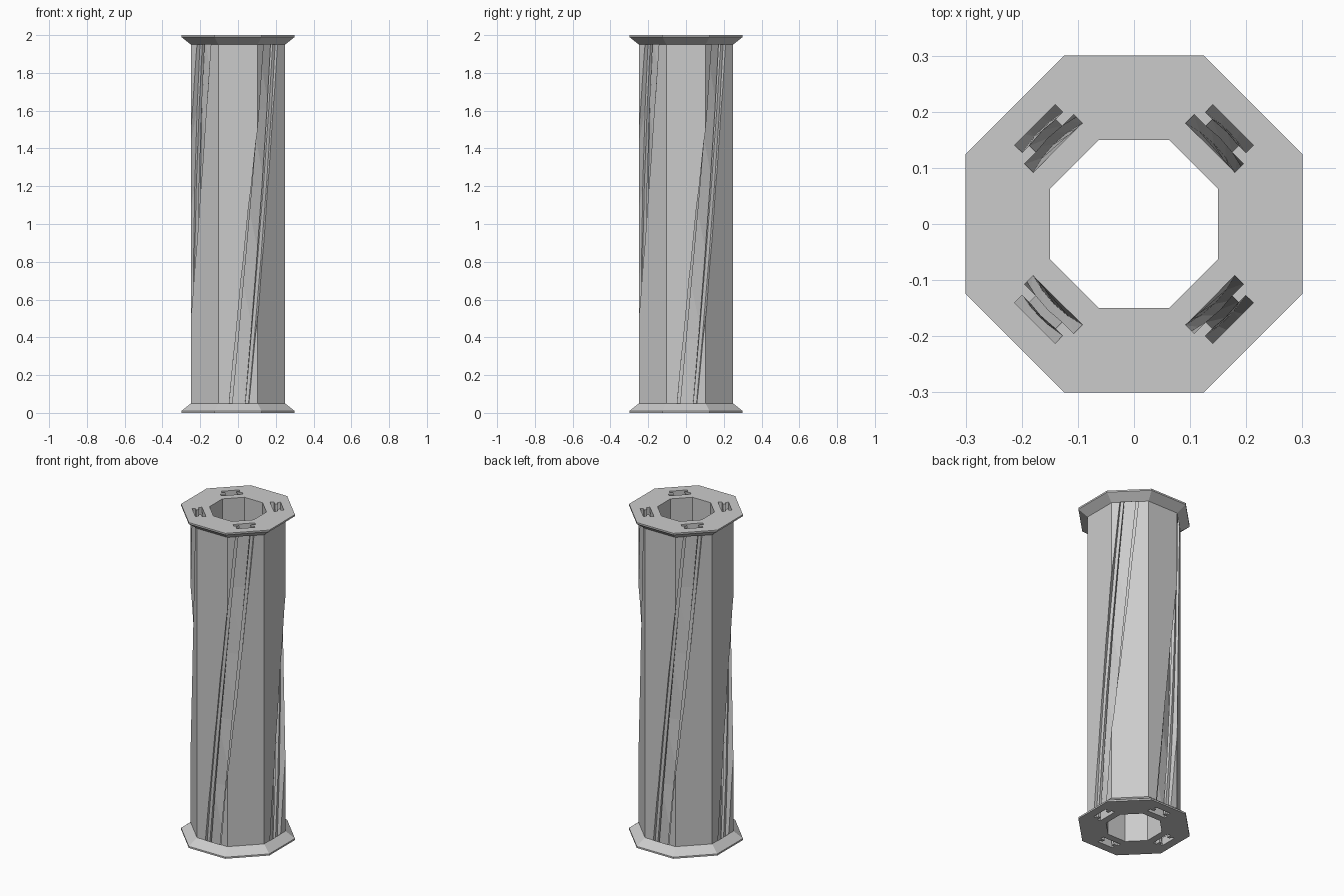
import bpy, bmesh, math

if "Cube" in bpy.data.objects:
    bpy.data.objects.remove(bpy.data.objects["Cube"])

HEIGHT = 2.0
TWIST = math.radians(45)
STEPS = 5                     # facets along each twisted groove
OVER = 0.02                   # how far cutters run past the ends

# closed (apothem, z) sections of the octagonal rings
BODY = [(0.30, 0.0), (0.30, 0.01), (0.25, 0.05), (0.25, 1.95),
        (0.30, 1.99), (0.30, 2.0), (0.15, 2.0), (0.15, 0.0)]
LOW_GUARD = [(0.5, -0.1), (0.5, 0.0495), (0.25, 0.0495), (0.25, -0.1)]
HIGH_GUARD = [(a, HEIGHT - z) for a, z in reversed(LOW_GUARD)]

# half of the groove section: (radial, half width), open past the tube wall
HALF = [(0.30, 0.051), (0.231, 0.051), (0.231, 0.033),
        (0.214, 0.033), (0.214, 0.062), (0.192, 0.062)]
SLOT = HALF + [(u, -v) for u, v in reversed(HALF)]


def finish(bm, name):
    bmesh.ops.recalc_face_normals(bm, faces=bm.faces[:])
    mesh = bpy.data.meshes.new(name)
    bm.to_mesh(mesh)
    bm.free()
    obj = bpy.data.objects.new(name, mesh)
    bpy.context.collection.objects.link(obj)
    return obj


def bridge(bm, a, b):
    n = len(a)
    for i in range(n):
        j = (i + 1) % n
        bm.faces.new((a[i], a[j], b[j], b[i]))


def octagon_ring(name, section):
    bm = bmesh.new()
    loops = []
    for apothem, z in section:
        r = apothem / math.cos(math.pi / 8)
        loops.append([bm.verts.new((r * math.cos(a), r * math.sin(a), z))
                      for a in (math.pi / 8 + i * math.pi / 4 for i in range(8))])
    for a, b in zip(loops, loops[1:] + loops[:1]):
        bridge(bm, a, b)
    return finish(bm, name)


def groove_cutter(name):
    bm = bmesh.new()
    for k in range(4):
        loops = []
        for i in range(STEPS + 1):
            z = -OVER + (HEIGHT + 2 * OVER) * i / STEPS
            t = k * math.pi / 2 + TWIST * z / HEIGHT
            c, s = math.cos(t), math.sin(t)
            loops.append([bm.verts.new((u * c - v * s, u * s + v * c, z))
                          for u, v in SLOT])
        for a, b in zip(loops, loops[1:]):
            bridge(bm, a, b)
        bm.faces.new(loops[0])
        bm.faces.new(loops[-1])
    bmesh.ops.triangulate(bm, faces=bm.faces[:])
    return finish(bm, name)


def subtract(target, tool):
    mod = target.modifiers.new("cut", 'BOOLEAN')
    mod.operation = 'DIFFERENCE'
    mod.solver = 'EXACT'
    mod.object = tool
    dg = bpy.context.evaluated_depsgraph_get()
    mesh = bpy.data.meshes.new_from_object(target.evaluated_get(dg))
    target.modifiers.clear()
    target.data = mesh
    bpy.data.objects.remove(tool)


# tube with flared end flanges
column = octagon_ring("grooved_column", BODY)

# twisted grooves, kept from breaking through the flanges
cutter = groove_cutter("groove_cutter")
for section in (LOW_GUARD, HIGH_GUARD):
    subtract(cutter, octagon_ring("flange_guard", section))
subtract(column, cutter)

grey = bpy.data.materials.new("plain grey")
grey.diffuse_color = (0.6, 0.6, 0.6, 1)
grey.use_nodes = True
grey.node_tree.nodes["Principled BSDF"].inputs["Base Color"].default_value = grey.diffuse_color
column.data.materials.clear()
column.data.materials.append(grey)
